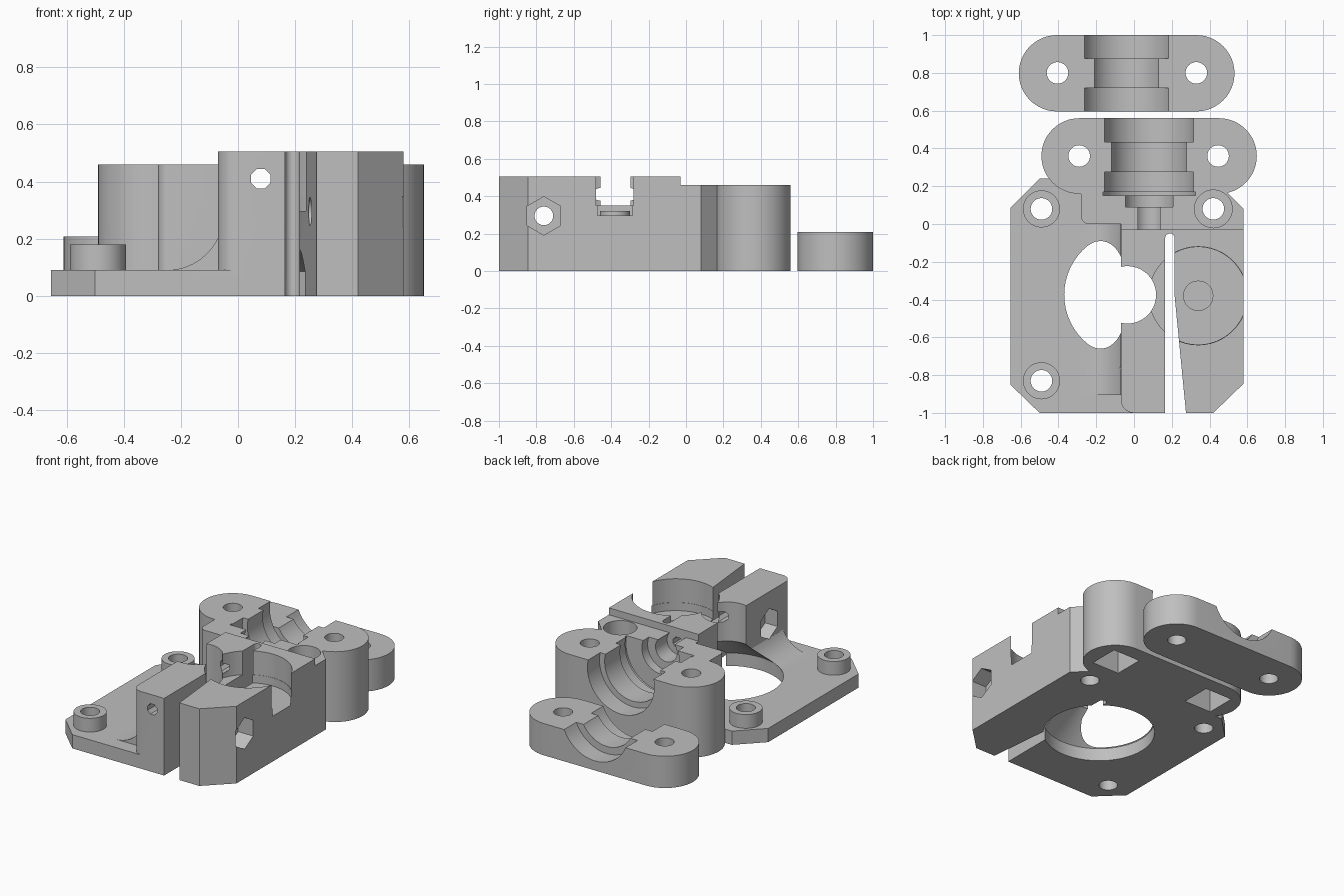
import bpy, bmesh, math
from mathutils import Matrix, Vector

cube = bpy.data.objects.get("Cube")
if cube:
    bpy.data.objects.remove(cube, do_unlink=True)

grey = bpy.data.materials.new("plain grey plastic")
grey.use_nodes = True
COLOUR = (0.52, 0.52, 0.52, 1)
grey.diffuse_color = COLOUR
grey.node_tree.nodes["Principled BSDF"].inputs["Base Color"].default_value = COLOUR


def finish(name, bm):
    bmesh.ops.recalc_face_normals(bm, faces=bm.faces)
    mesh = bpy.data.meshes.new(name)
    bm.to_mesh(mesh)
    bm.free()
    mesh.materials.append(grey)
    ob = bpy.data.objects.new(name, mesh)
    bpy.context.collection.objects.link(ob)
    return ob


def prism(name, points, low, high, axis="z"):
    """Extrude an outline: xy along z, or xz along y."""
    bm = bmesh.new()
    place = (lambda p, h: (p[0], p[1], h)) if axis == "z" else (lambda p, h: (p[0], h, p[1]))
    face = bm.faces.new([bm.verts.new(place(p, low)) for p in points])
    top = bmesh.ops.extrude_face_region(bm, geom=[face])["geom"]
    shift = Vector(place((0, 0), high - low))
    bmesh.ops.translate(bm, vec=shift, verts=[v for v in top if isinstance(v, bmesh.types.BMVert)])
    return finish(name, bm)


def rod(name, start, end, r1, r2=None, sides=48, spin=0):
    """Cylinder or cone between two points."""
    a, b = Vector(start), Vector(end)
    bm = bmesh.new()
    turn = (b - a).to_track_quat("Z", "Y").to_matrix().to_4x4()
    matrix = Matrix.Translation((a + b) / 2) @ turn @ Matrix.Rotation(spin, 4, "Z")
    bmesh.ops.create_cone(bm, cap_ends=True, segments=sides, radius1=r1,
                          radius2=r1 if r2 is None else r2,
                          depth=(b - a).length, matrix=matrix)
    return finish(name, bm)


def upright(name, x, y, low, high, r, r2=None):
    return rod(name, (x, y, low), (x, y, high), r, r2)


def arc(cx, cy, r, start, end, steps=12):
    angles = [math.radians(start + (end - start) * i / steps) for i in range(steps + 1)]
    return [(cx + r * math.cos(t), cy + r * math.sin(t)) for t in angles]


def stadium(left, right, y, r):
    return arc(right, y, r, -90, 90, 24) + arc(left, y, r, 90, 270, 24)


def combine(target, tools, operation):
    for tool in tools:
        mod = target.modifiers.new("combine", "BOOLEAN")
        mod.operation, mod.solver, mod.object = operation, "EXACT", tool
        bpy.context.view_layer.objects.active = target
        bpy.ops.object.modifier_apply(modifier=mod.name)
        bpy.data.objects.remove(tool, do_unlink=True)


def groove(x, z, bands):
    """Stepped round groove along y."""
    return [rod("groove_cutter", (x, a, z), (x, b, z), r) for a, b, r in bands]


def smooth(ob):
    bpy.ops.object.select_all(action="DESELECT")
    ob.select_set(True)
    bpy.context.view_layer.objects.active = ob
    bpy.ops.object.shade_smooth_by_angle(angle=math.radians(30))


MX, MY = -0.035, -0.375      # motor axis
IX, IY = 0.34, -0.38         # idler axis
SCREW = 0.057
SCREWS = [(-0.49, 0.08), (-0.49, -0.83), (0.42, 0.08)]

# Mounting plate
body = prism("extruder_body", [(-0.655, -0.85), (-0.5, -1), (0.1, -1), (0.1, 0.24),
                               (-0.5, 0.24), (-0.655, 0.085)], 0, 0.09)

# Tall block, rear bridge, hotend holder, curved gusset and screw bosses
block = prism("block", arc(0, -0.93, 0.07, 180, 270, 8)
              + [(0.42, -1), (0.58, -0.845), (0.58, -0.03), (-0.07, -0.03)], 0, 0.505)
bridge = prism("bridge", arc(-0.24, 0.04, 0.04, 180, 270, 6)
               + [(-0.07, 0), (-0.07, -0.06), (0.58, -0.06), (0.58, 0.08),
                  (0.48, 0.18), (0.48, 0.3), (-0.28, 0.3)], 0, 0.46)
holder = prism("holder", stadium(-0.29, 0.45, 0.36, 0.2), 0, 0.46)
gusset = prism("gusset", arc(-0.25, 0.29, 0.2, 270, 334)
               + [(0, 0.2), (0, 0.04), (-0.25, 0.04)], -0.905, 0.02, "y")
bosses = [upright("boss", x, y, 0.04, 0.18, 0.098) for x, y in SCREWS[:2]]
combine(body, [block, bridge, holder, gusset] + bosses, "UNION")

# Tapered slit that makes the hinge
cuts = [prism("slit", [(0.165, -1.1), (0.285, -1.1), (0.215, -0.38)]
              + arc(0.19, -0.075, 0.025, 0, 180, 10), -0.1, 0.7)]

# Motor opening, tapering up to the drive gear bore, as one turned profile
bm = bmesh.new()
turned = [(0, -0.1), (0.34, -0.1), (0.34, 0.085), (0.152, 0.25), (0.152, 0.7), (0, 0.7)]
verts = [bm.verts.new((MX + r, MY, z)) for r, z in turned]
edges = [bm.edges.new(pair) for pair in zip(verts, verts[1:])]
bmesh.ops.spin(bm, geom=verts + edges, cent=(MX, MY, 0), axis=(0, 0, 1),
               angle=math.tau, steps=56)
bmesh.ops.remove_doubles(bm, verts=bm.verts, dist=0.0005)
cuts.append(finish("motor_opening", bm))

# Idler pocket, deeper on the hinged side
cuts += [upright("idler_pocket", IX, IY, 0.35, 0.7, 0.26),
         prism("idler_floor", arc(IX, IY, 0.258, -124, 124, 40), 0.297, 0.4)]

# Tension screw hole with a nut trap on each side, and filament hole
cuts += [rod("tension_hole", (-0.4, -0.76, 0.295), (0.8, -0.76, 0.295), 0.05, sides=24),
         rod("nut_trap", (0.47, -0.76, 0.295), (0.8, -0.76, 0.295), 0.103, sides=6),
         rod("nut_trap", (-0.4, -0.76, 0.295), (0.02, -0.76, 0.295), 0.1, sides=6),
         rod("filament_hole", (0.08, -1.1, 0.41), (0.08, 0.3, 0.41), 0.037,
             sides=8, spin=math.pi / 8)]

# Mounting screw holes, with a counterbore in the tall corner
cuts += [upright("screw_hole", x, y, -0.1, 0.7, SCREW) for x, y in SCREWS]
cuts.append(upright("counterbore", 0.42, 0.08, 0.18, 0.7, 0.1))

# Clamp screw holes with square nut pockets below
for x in (-0.29, 0.445):
    cuts.append(upright("clamp_hole", x, 0.36, -0.1, 0.7, SCREW))
    cuts.append(prism("nut_pocket", [(x + u * 0.1, 0.36 + v * 0.1) for u, v in
                                     ((-1, -1), (1, -1), (1, 1), (-1, 1))], -0.1, 0.17))

# Hotend groove
cuts += groove(0.08, 0.41, [(0.435, 0.7, 0.242), (0.27, 0.45, 0.205), (0.165, 0.275, 0.242),
                            (0.15, 0.17, 0.25), (0.09, 0.16, 0.135), (-0.03, 0.1, 0.078)])
combine(body, cuts, "DIFFERENCE")

# Idler hub inside the pocket
combine(body, [upright("idler_hub", IX, IY, 0.25, 0.32, 0.08)], "UNION")
smooth(body)

# Loose clamp cap behind the body
cap = prism("clamp_cap", stadium(-0.408, 0.33, 0.798, 0.202), 0, 0.208)
cap_cuts = [upright("cap_hole", x, 0.8, -0.1, 0.4, SCREW) for x in (-0.405, 0.33)]
cap_cuts += groove(-0.04, 0.304, [(0.875, 1.1, 0.242), (0.7, 0.9, 0.195), (0.5, 0.72, 0.242)])
combine(cap, cap_cuts, "DIFFERENCE")
smooth(cap)
